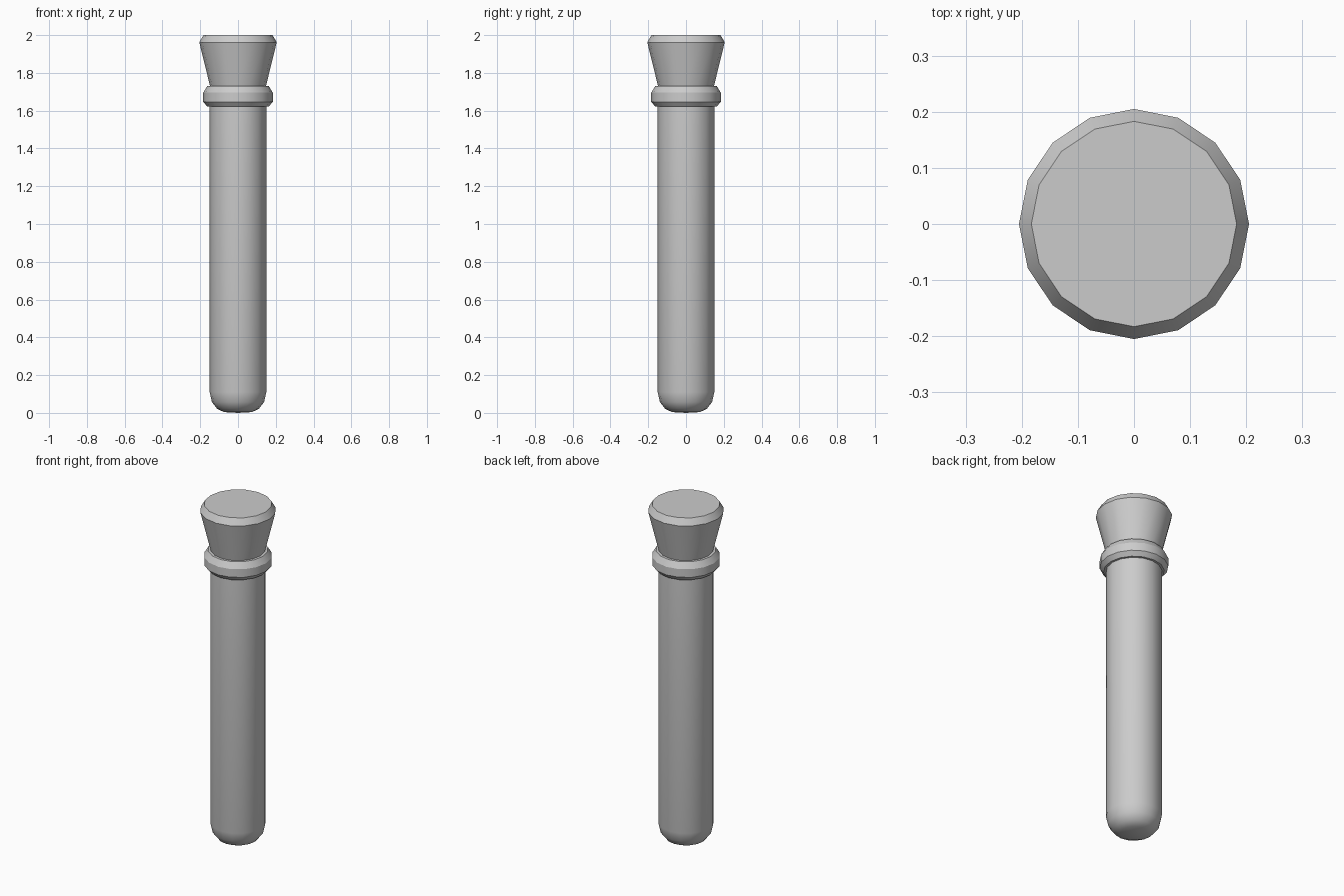
import bpy, math

if "Cube" in bpy.data.objects:
    bpy.data.objects.remove(bpy.data.objects["Cube"])

SIDES = 16


def lathe(name, profile):
    """Revolve (radius, height) points around z; radius 0 becomes a pole."""
    verts, rings, faces = [], [], []
    for r, z in profile:
        start = len(verts)
        n = 1 if r == 0 else SIDES
        for i in range(n):
            a = 2 * math.pi * i / SIDES
            verts.append((r * math.cos(a), r * math.sin(a), z))
        rings.append([start + i % n for i in range(SIDES)])
    for low, high in zip(rings, rings[1:]):
        for i in range(SIDES):
            j = (i + 1) % SIDES
            quad = [low[i], low[j], high[j], high[i]]
            faces.append(list(dict.fromkeys(quad)))
    mesh = bpy.data.meshes.new(name)
    mesh.from_pydata(verts, [], faces)
    obj = bpy.data.objects.new(name, mesh)
    bpy.context.collection.objects.link(obj)
    bpy.ops.object.select_all(action='DESELECT')
    obj.select_set(True)
    bpy.context.view_layer.objects.active = obj
    bpy.ops.object.shade_smooth_by_angle(angle=math.radians(30))
    return obj


# Tube: rounded bottom, straight wall, bevelled collar and a lip turned inward
lathe("tube", [(0, 0), (0.073, 0.004), (0.11, 0.021), (0.138, 0.057), (0.15, 0.11),
               (0.15, 1.622), (0.163, 1.622), (0.184, 1.647), (0.184, 1.695),
               (0.163, 1.73), (0.135, 1.73), (0.135, 1.65)])

# Stopper: tapered plug seated in the mouth, with a bevelled flat top
lathe("stopper", [(0, 1.6), (0.116, 1.6), (0.148, 1.73), (0.205, 1.962),
                  (0.183, 2.0), (0, 2.0)])
